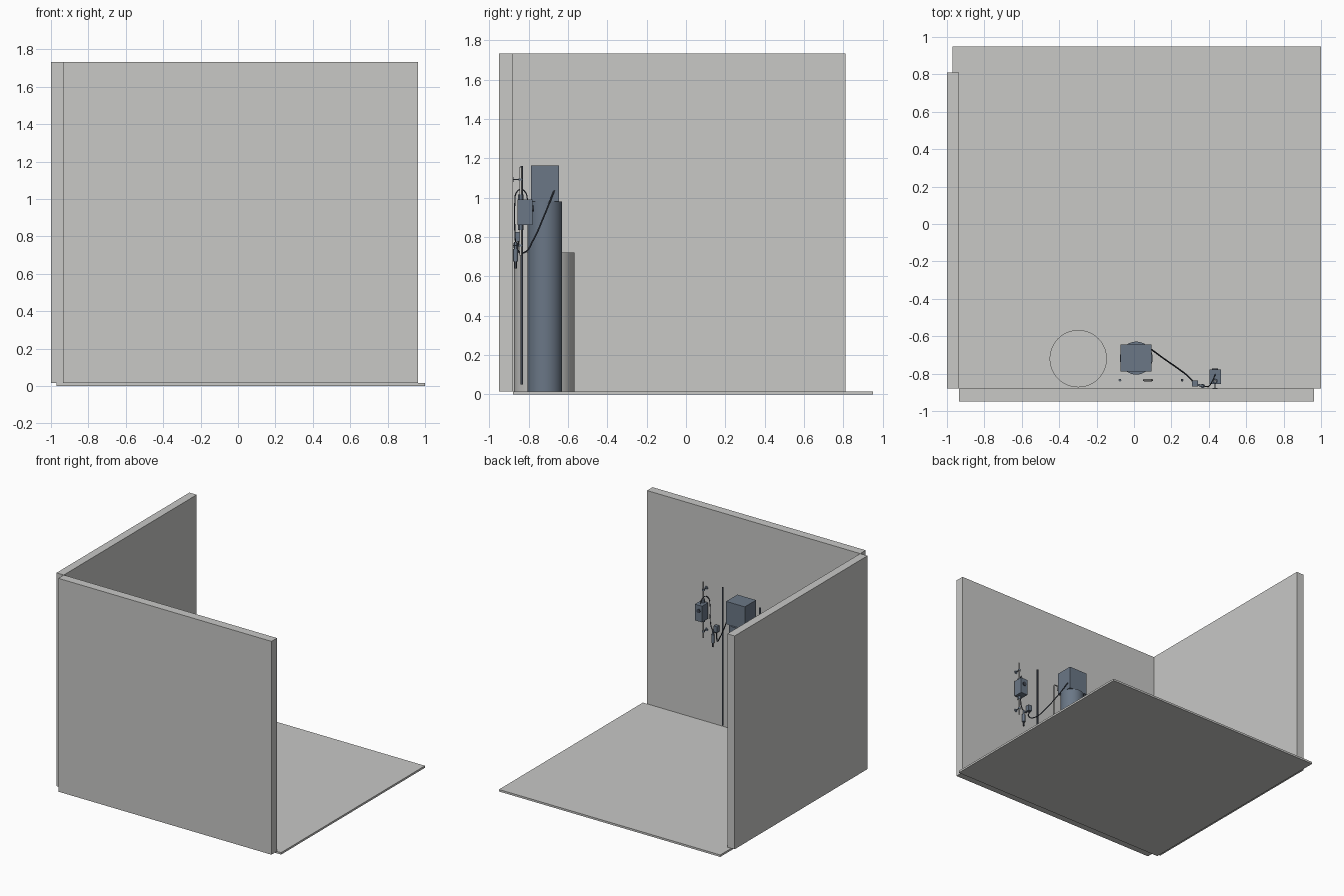
import bpy
from mathutils import Vector

cube = bpy.data.objects.get("Cube")
if cube:
    bpy.data.objects.remove(cube, do_unlink=True)


def material(name, rgb):
    m = bpy.data.materials.new(name)
    m.use_nodes = True
    m.diffuse_color = (*rgb, 1)
    m.node_tree.nodes["Principled BSDF"].inputs["Base Color"].default_value = (*rgb, 1)
    return m


PLASTER = material("light_grey", (0.58, 0.58, 0.565))
STEEL = material("slate_blue", (0.145, 0.185, 0.24))
CABLE = material("dark_slate", (0.05, 0.06, 0.08))


def finish(name, mat, smooth=False):
    ob = bpy.context.object
    ob.name = name
    ob.data.materials.clear()
    ob.data.materials.append(mat)
    if smooth:
        bpy.ops.object.shade_smooth_by_angle()
    return ob


def box(name, low, high, mat):
    low, high = Vector(low), Vector(high)
    bpy.ops.mesh.primitive_cube_add(size=1, location=(low + high) / 2)
    ob = finish(name, mat)
    ob.scale = high - low
    return ob


def rod(name, start, end, radius, mat, sides=16):
    start, end = Vector(start), Vector(end)
    axis = end - start
    bpy.ops.mesh.primitive_cylinder_add(
        vertices=sides, radius=radius, depth=axis.length, location=(start + end) / 2,
        rotation=axis.to_track_quat('Z', 'Y').to_euler())
    return finish(name, mat, True)


def tube(name, points, radius, mat, smooth=True):
    curve = bpy.data.curves.new(name, 'CURVE')
    curve.dimensions = '3D'
    curve.bevel_depth = radius
    curve.bevel_resolution = 2
    curve.use_fill_caps = True
    curve.resolution_u = 8
    spline = curve.splines.new('BEZIER')
    spline.bezier_points.add(len(points) - 1)
    for p, co in zip(spline.bezier_points, points):
        p.co = co
        p.handle_left_type = p.handle_right_type = 'AUTO' if smooth else 'VECTOR'
    ob = bpy.data.objects.new(name, curve)
    bpy.context.collection.objects.link(ob)
    bpy.ops.object.select_all(action='DESELECT')
    ob.select_set(True)
    bpy.context.view_layer.objects.active = ob
    bpy.ops.object.convert(target='MESH')
    return finish(name, mat, True)


# Room: floor slab and two walls meeting at a corner
FLOOR, TOP = 0.016, 1.733
box("floor", (-0.97, -0.88, 0), (1, 0.95, FLOOR), PLASTER)
box("front_wall", (-0.935, -0.95, FLOOR), (0.963, -0.88, TOP), PLASTER)
box("side_wall", (-1, -0.88, FLOOR), (-0.935, 0.81, TOP), PLASTER)

# Wide low tank, and tall column with a cabinet on top
rod("wide_tank", (-0.298, -0.72, FLOOR), (-0.298, -0.72, 0.72), 0.153, PLASTER, 64)
rod("tall_column", (0.012, -0.717, FLOOR), (0.012, -0.717, 0.98), 0.088, STEEL, 48)
box("column_cabinet", (-0.072, -0.788, 0.98), (0.094, -0.645, 1.163), STEEL)

# Pipes standing along the wall
PIPE_Y = -0.835
rod("tall_pole", (0.257, PIPE_Y, 0.05), (0.257, PIPE_Y, 1.16), 0.007, CABLE)
rod("short_pole", (-0.075, PIPE_Y, 0.05), (-0.075, PIPE_Y, 1.085), 0.007, STEEL)
tube("hooked_pipe", [(0.096, PIPE_Y, 0.05), (0.096, PIPE_Y, 1.07), (0.088, PIPE_Y, 1.088),
                     (0.054, PIPE_Y, 1.09), (0.054, PIPE_Y, 1.05)], 0.006, PLASTER, False)

# Meter box on its mounting pipe
MX, MY = 0.434, -0.84
box("meter_box", (0.403, -0.856, 0.86), (0.466, -0.779, 0.99), STEEL)
rod("meter_dial", (MX, -0.779, 0.945), (MX, -0.773, 0.945), 0.016, CABLE, 24)
for side, inner, outer, clamp in (("upper", 0.99, 1.155, 1.092), ("lower", 0.86, 0.705, 0.757)):
    step = 0.025 if side == "upper" else -0.025
    rod(side + "_meter_pipe", (MX, MY, inner), (MX, MY, outer), 0.006, PLASTER)
    rod(side + "_pipe_union", (MX, MY, inner), (MX, MY, inner + step), 0.014, STEEL, 6)
    rod(side + "_pipe_clamp", (MX, MY, clamp - 0.006), (MX, MY, clamp + 0.006), 0.011, STEEL)
    rod(side + "_clamp_stem", (MX, MY, clamp), (MX, -0.88, clamp), 0.003, STEEL, 8)
    rod(side + "_clamp_foot", (MX, -0.876, clamp), (MX, -0.88, clamp), 0.013, STEEL)

# Sensor: small junction box with a probe beside it
box("junction_box", (0.31, -0.868, 0.778), (0.341, -0.838, 0.826), STEEL)
rod("probe_body", (0.367, -0.866, 0.675), (0.367, -0.866, 0.74), 0.012, STEEL)
rod("probe_tip", (0.367, -0.866, 0.64), (0.367, -0.866, 0.675), 0.006, CABLE)
rod("probe_neck", (0.367, -0.866, 0.74), (0.367, -0.866, 0.775), 0.007, STEEL)
rod("probe_link", (0.341, -0.86, 0.765), (0.367, -0.866, 0.765), 0.006, STEEL)

# Cables
tube("cabinet_cable", [(0.092, -0.67, 1.035), (0.16, -0.72, 0.91), (0.24, -0.776, 0.785),
                       (0.295, -0.82, 0.722), (0.322, -0.85, 0.725), (0.325, -0.853, 0.78)],
     0.004, CABLE)
tube("meter_cable", [(0.434, -0.805, 0.99), (0.43, -0.815, 1.025), (0.42, -0.838, 1.042),
                     (0.405, -0.862, 1.025), (0.396, -0.87, 0.97), (0.393, -0.87, 0.84),
                     (0.382, -0.868, 0.79), (0.367, -0.866, 0.77)], 0.003, CABLE)
